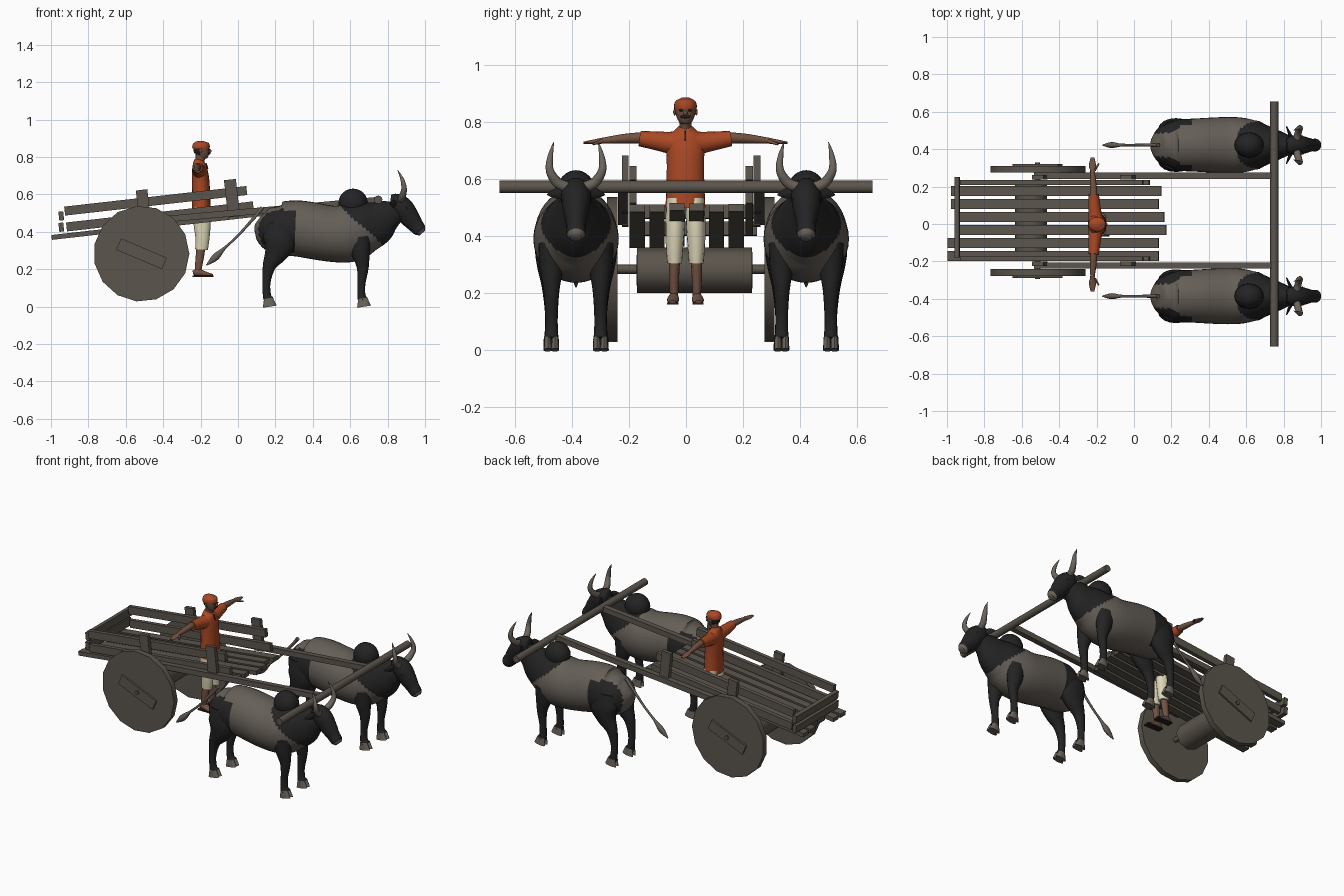
import bpy, bmesh, math
from mathutils import Vector, Euler

if "Cube" in bpy.data.objects:
    bpy.data.objects.remove(bpy.data.objects["Cube"])


def material(name, *rgb):
    mat = bpy.data.materials.new(name)
    mat.use_nodes = True
    colour = (*rgb, 1)
    mat.diffuse_color = colour
    mat.node_tree.nodes["Principled BSDF"].inputs["Base Color"].default_value = colour
    return mat


wood = material("weathered wood", .105, .09, .073)
hide = material("grey brown hide", .13, .113, .095)
black = material("black hide", .017, .017, .018)
horn = material("horn and hoof", .15, .13, .11)
skin = material("brown skin", .17, .085, .055)
cloth = material("orange cloth", .4, .065, .018)
linen = material("cream linen", .72, .67, .47)
hair = material("dark hair", .02, .016, .014)


def finish(name, bm, mats, rule=None, smooth=True):
    bmesh.ops.recalc_face_normals(bm, faces=bm.faces)
    if rule:
        for face in bm.faces:
            face.material_index = rule(face.calc_center_median())
    mesh = bpy.data.meshes.new(name)
    bm.to_mesh(mesh)
    bm.free()
    for mat in mats:
        mesh.materials.append(mat)
    obj = bpy.data.objects.new(name, mesh)
    bpy.context.collection.objects.link(obj)
    if smooth:
        bpy.ops.object.select_all(action='DESELECT')
        obj.select_set(True)
        bpy.context.view_layer.objects.active = obj
        bpy.ops.object.shade_smooth_by_angle(angle=math.radians(50))
    return obj


def box(name, centre, size, mat=wood, tilt=0):
    """Box turned about the y axis."""
    bm = bmesh.new()
    bmesh.ops.create_cube(bm, size=1)
    turn = Euler((0, tilt, 0)).to_matrix()
    for v in bm.verts:
        v.co = turn @ Vector(a * b for a, b in zip(v.co, size)) + Vector(centre)
    return finish(name, bm, [mat], smooth=False)


def ball(name, centre, size, mat):
    bm = bmesh.new()
    bmesh.ops.create_uvsphere(bm, u_segments=20, v_segments=12, radius=1)
    for v in bm.verts:
        v.co = Vector(a * b for a, b in zip(v.co, size)) + Vector(centre)
    return finish(name, bm, [mat])


def loft(name, rows, mats, rule=None, sides=16, steps=4, side=(0, 1, 0), move=(0, 0, 0), flip=1):
    """Skin oval rings along a path; a row is x, y, z, half width, half depth."""
    rows = [Vector(r) for r in rows]
    path = []
    for i in range(len(rows) - 1):
        p0, p1, p2, p3 = (rows[min(max(i + k, 0), len(rows) - 1)] for k in (-1, 0, 1, 2))
        for k in range(steps):
            t = k / steps
            path.append(p1 + ((p2 - p0) * t + (2 * p0 - 5 * p1 + 4 * p2 - p3) * t ** 2
                              + (3 * p1 - p0 - 3 * p2 + p3) * t ** 3) / 2)
    path.append(rows[-1])
    bm = bmesh.new()
    rings = []
    for i, row in enumerate(path):
        tangent = (path[min(i + 1, len(path) - 1)] - path[max(i - 1, 0)])
        tangent = Vector(tangent[:3]).normalized()
        u = Vector(side)
        u = (u - tangent * u.dot(tangent)).normalized()
        w = tangent.cross(u)
        ring = []
        for k in range(sides):
            a = math.tau * k / sides
            p = Vector(row[:3]) + u * row[3] * math.cos(a) + w * row[4] * math.sin(a)
            ring.append(bm.verts.new((p.x, p.y * flip, p.z)))
        rings.append(ring)
    for a, b in zip(rings, rings[1:]):
        for k in range(sides):
            n = (k + 1) % sides
            bm.faces.new((a[k], a[n], b[n], b[k]))
    bm.faces.new(rings[0])
    bm.faces.new(rings[-1])
    obj = finish(name, bm, mats, rule)
    obj.location = move
    return obj


def rod(name, start, end, radius, sides=12, mat=wood):
    return loft(name, [(*start, radius, radius), (*end, radius, radius)], [mat],
                sides=sides, steps=1, side=(1, 0, 0))


# Cart bed, sloping up towards the animals
SLOPE = .113
TILT = -math.atan(SLOPE)


def bed_z(x):
    return .372 + SLOPE * (x + .98)


def bed_bar(name, x0, x1, y, lift, width, height):
    mid = (x0 + x1) / 2
    box(name, (mid, y, bed_z(mid) + lift), (x1 - x0, width, height), tilt=TILT)


for i, (back, front) in enumerate([(-1, .135), (-1, .135), (-.95, .175),
                                   (-.95, .165), (-.98, .135), (-.98, .15)]):
    bed_bar("bed_plank", back, front, -.171 + i * .0695, 0, .053, .026)
for y, outside in ((.222, 1), (-.186, -1)):
    bed_bar("upper_rail", -.93, .05, y, .133, .026, .048)
    bed_bar("lower_rail", -.92, .085, y, .047, .026, .048)
    post_y = y + outside * .027
    box("rear_post", (-.505, post_y, .53), (.062, .024, .19), tilt=TILT)
    box("front_post", (-.032, post_y, .58), (.064, .024, .2), tilt=TILT)
    pole = box("draught_pole", (.105, y + outside * .036, .512), (1.28, .034, .034),
               tilt=-math.atan(.09))
for z in (.425, .485):
    box("tail_bar", (-.945, .035, z), (.026, .43, .048), tilt=TILT)
rod("yoke", (.75, -.655, .572), (.75, .655, .572), .022)

# Axle and solid wheels
AXLE = (-.516, .283)
rod("axle", (AXLE[0], -.27, AXLE[1]), (AXLE[0], .3, AXLE[1]), .016, 8)
loft("axle_log", [(-.55, -.173, .28, .06, .05), (-.55, -.172, .28, .085, .08),
                  (-.55, .232, .28, .085, .08), (-.55, .233, .28, .06, .05)],
     [wood], sides=8, steps=1, side=(1, 0, 0))
for y, outside in ((.293, 1), (-.259, -1)):
    rod("wheel", (AXLE[0], y - .018, AXLE[1]), (AXLE[0], y + .018, AXLE[1]), .256, 15)
    face = y + outside * .02
    box("wheel_batten", (AXLE[0], face, AXLE[1]), (.265, .018, .066), tilt=-outside * .4)
    rod("axle_end", (AXLE[0], y, AXLE[1]), (AXLE[0], face + outside * .016, AXLE[1]), .014, 6)


# Draught animals
def hide_rule(p):
    shoulder = p.x > .555 + max(0, .53 - p.z) * 1.1
    thigh = p.x < .31 and abs(p.y) > .065 and p.z < .52
    return 1 if shoulder or thigh else 0


def animal(y):
    at = (0, y, 0)
    loft("animal_body", [(.112, 0, .47, .02, .03), (.135, 0, .455, .085, .085),
                         (.21, 0, .42, .132, .138), (.33, 0, .417, .142, .15),
                         (.5, 0, .39, .15, .15), (.6, 0, .395, .143, .155),
                         (.68, 0, .425, .118, .137), (.74, 0, .45, .09, .12),
                         (.8, 0, .485, .064, .088), (.86, 0, .51, .04, .05)],
         [hide, black], hide_rule, sides=36, steps=6, move=at)
    ball("hump", (.615, y, .555), (.078, .068, .076), black)
    loft("animal_head", [(.815, 0, .565, .03, .03), (.835, 0, .56, .048, .048),
                         (.875, 0, .53, .053, .06), (.915, 0, .48, .043, .054),
                         (.95, 0, .435, .033, .042), (.972, 0, .41, .034, .036),
                         (.986, 0, .394, .02, .02)],
         [black, horn], lambda p: int(p.x - p.z > .572), sides=20, move=at)
    loft("tail", [(.13, 0, .53, .012, .012), (.09, 0, .48, .009, .009),
                  (0, 0, .38, .007, .007), (-.07, 0, .315, .008, .008),
                  (-.12, 0, .265, .016, .02), (-.168, 0, .222, .003, .003)],
         [hide], sides=10, move=at)
    for s in (1, -1):
        loft("horn", [(.87, .03, .57, .02, .02), (.878, .066, .588, .019, .019),
                      (.888, .092, .63, .015, .015), (.878, .09, .68, .01, .01),
                      (.854, .078, .73, .001, .001)],
             [horn], sides=10, move=at, flip=s, side=(1, 0, 0))
        loft("ear", [(.845, .035, .555, .01, .01), (.83, .065, .55, .02, .008),
                     (.815, .1, .545, .003, .003)],
             [black], sides=8, move=at, flip=s, side=(0, 0, 1))
        ball("eye", (.9, y + s * .045, .525), (.008, .006, .008), hair)
        loft("front_leg", [(.645, .082, .37, .05, .065), (.655, .086, .29, .042, .05),
                           (.667, .086, .21, .028, .032), (.66, .086, .12, .022, .021),
                           (.66, .086, .06, .023, .022), (.668, .086, .035, .026, .028)],
             [black], move=at, flip=s)
        loft("hind_leg", [(.22, .085, .45, .045, .075), (.225, .092, .36, .052, .092),
                          (.205, .092, .29, .044, .065), (.168, .09, .22, .03, .036),
                          (.152, .088, .13, .021, .022), (.155, .088, .06, .022, .022),
                          (.165, .088, .035, .025, .027)],
             [black], move=at, flip=s)
        for x, leg in ((.662, .086), (.158, .088)):
            for toe in (-.013, .013):
                loft("hoof", [(x + .005, leg + toe, .045, .012, .024),
                              (x + .012, leg + toe, 0, .014, .038)],
                     [horn], sides=12, steps=1, move=at, flip=s)


for y in (.422, -.386):
    animal(y)

# Driver
MAN = (-.2, -.002, 0)
loft("shirt", [(.003, 0, .5, .07, .05), (.003, 0, .6, .066, .048), (0, 0, .68, .066, .046),
               (-.005, 0, .74, .07, .04), (-.008, 0, .768, .042, .032),
               (-.005, 0, .785, .023, .025)], [cloth], sides=24, move=MAN)
loft("head", [(-.005, 0, .77, .02, .022), (0, 0, .8, .022, .028), (.006, 0, .815, .03, .038),
              (.005, 0, .84, .037, .043), (.003, 0, .865, .035, .041),
              (0, 0, .878, .015, .02)],
     [skin, hair], lambda p: int(p.x < -.004 and p.z > .81), sides=24, move=MAN)
loft("head_wrap", [(.002, 0, .846, .039, .046), (.002, 0, .858, .04, .047),
                   (0, 0, .874, .034, .04), (0, 0, .886, .012, .015)],
     [cloth], sides=24, move=MAN)
ball("nose", (-.15, -.002, .832), (.009, .007, .01), skin)
ball("moustache", (-.155, -.002, .819), (.008, .018, .006), hair)
box("shirt_opening", (-.166, -.002, .752), (.006, .005, .035), hair, tilt=-.3)
for s in (1, -1):
    ball("driver_eye", (-.156, s * .015 - .002, .841), (.005, .008, .004), hair)
    ball("driver_ear", (-.2, s * .038 - .002, .835), (.008, .005, .012), skin)
    across = dict(side=(1, 0, 0), move=MAN, flip=s)
    loft("sleeve", [(-.005, .035, .725, .038, .042), (-.01, .075, .73, .034, .036),
                    (-.015, .16, .742, .027, .027)], [cloth], **across)
    loft("arm", [(-.015, .14, .745, .02, .02), (-.018, .21, .742, .018, .017),
                 (-.022, .285, .735, .012, .011), (-.022, .31, .732, .02, .009),
                 (-.022, .358, .727, .01, .004)], [skin], **across)
    loft("thumb", [(-.01, .29, .733, .007, .007), (.012, .325, .722, .004, .004)],
         [skin], sides=8, **across)
    loft("trouser_leg", [(.003, .033, .53, .034, .044), (.008, .036, .44, .034, .045),
                         (.01, .038, .37, .031, .038), (.005, .038, .305, .026, .034)],
         [linen], move=MAN, flip=s)
    loft("shin", [(.003, .038, .33, .02, .024), (-.005, .04, .26, .018, .022),
                  (-.015, .04, .185, .014, .017)], [skin], move=MAN, flip=s)
    loft("foot", [(-.04, .04, .18, .01, .012), (-.015, .041, .184, .017, .02),
                  (.03, .044, .174, .021, .012), (.066, .046, .169, .012, .005)],
         [skin], move=MAN, flip=s)
    box("sandal_sole", (-.187, s * .044 - .002, .163), (.11, .04, .008), hair)
